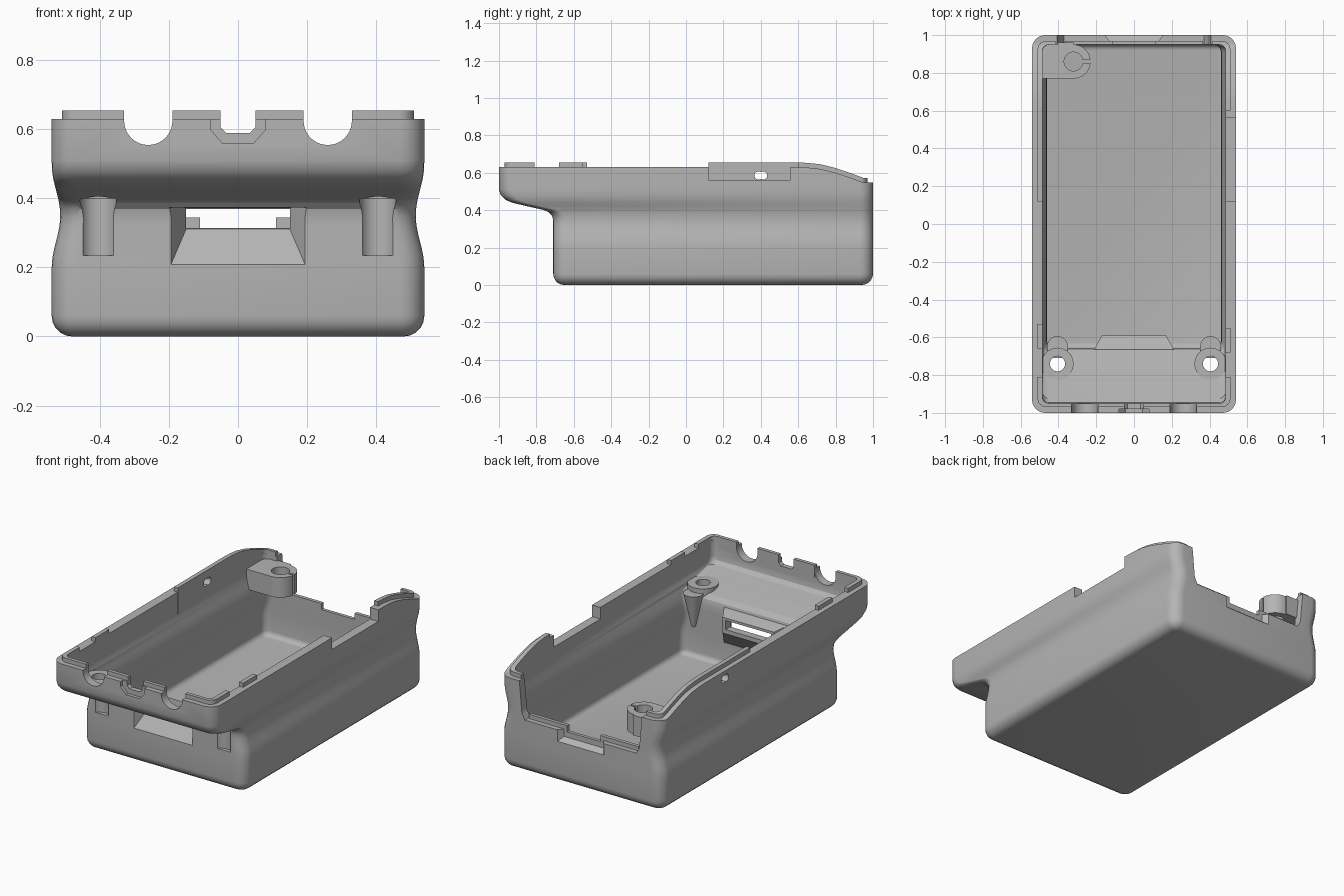
import bpy, bmesh
from math import sin, cos, pi
from mathutils import Matrix

cube = bpy.data.objects.get("Cube")
if cube:
    bpy.data.objects.remove(cube, do_unlink=True)

grey = bpy.data.materials.new("plain grey plastic")
grey.use_nodes = True
colour = (0.46, 0.46, 0.46, 1)
grey.diffuse_color = colour
grey.node_tree.nodes["Principled BSDF"].inputs["Base Color"].default_value = colour


def finish(name, bm):
    bmesh.ops.recalc_face_normals(bm, faces=bm.faces[:])
    mesh = bpy.data.meshes.new(name)
    bm.to_mesh(mesh)
    bm.free()
    mesh.materials.append(grey)
    obj = bpy.data.objects.new(name, mesh)
    bpy.context.collection.objects.link(obj)
    return obj


def ring(hx, y0, y1, r, seg=6):
    """Rounded rectangle outline."""
    corners = [(hx - r, y1 - r), (r - hx, y1 - r), (r - hx, y0 + r), (hx - r, y0 + r)]
    return [(cx + r * cos((q + i / seg) * pi / 2), cy + r * sin((q + i / seg) * pi / 2))
            for q, (cx, cy) in enumerate(corners) for i in range(seg + 1)]


def loft(name, levels):
    """Stack of rounded rectangles: (z, half width, front y, back y, radius)."""
    bm = bmesh.new()
    rows = [[bm.verts.new((x, y, z)) for x, y in ring(*rest)] for z, *rest in levels]
    for a, b in zip(rows, rows[1:]):
        for i in range(len(a)):
            j = (i + 1) % len(a)
            bm.faces.new((a[i], a[j], b[j], b[i]))
    bm.faces.new(rows[0])
    bm.faces.new(rows[-1])
    return finish(name, bm)


def prism(name, ends):
    """Solid between two matching polygons."""
    bm = bmesh.new()
    a, b = [[bm.verts.new(p) for p in end] for end in ends]
    bm.faces.new(a)
    bm.faces.new(b)
    for i in range(len(a)):
        j = (i + 1) % len(a)
        bm.faces.new((a[i], a[j], b[j], b[i]))
    return finish(name, bm)


def frustum(name, *ends):
    """Tapered block along y; each end is (y, half width, z low, z high)."""
    return prism(name, [[(-w, y, lo), (w, y, lo), (w, y, hi), (-w, y, hi)]
                        for y, w, lo, hi in ends])


def boxes(name, spans):
    bm = bmesh.new()
    for span in spans:
        pairs = [span[i:i + 2] for i in (0, 2, 4)]
        mid = [(a + b) / 2 for a, b in pairs]
        size = [b - a for a, b in pairs]
        bmesh.ops.create_cube(bm, size=1, matrix=Matrix.Translation(mid) @ Matrix.Diagonal((*size, 1)))
    return finish(name, bm)


def cylinder(name, at, r0, r1, depth, axis="Z"):
    turn = Matrix() if axis == "Z" else Matrix.Rotation(pi / 2, 4, "X" if axis == "Y" else "Y")
    bm = bmesh.new()
    bmesh.ops.create_cone(bm, cap_ends=True, segments=40, radius1=r0, radius2=r1,
                          depth=depth, matrix=Matrix.Translation(at) @ turn)
    return finish(name, bm)


def combine(obj, op, *others):
    for other in others:
        mod = obj.modifiers.new("combine", "BOOLEAN")
        mod.operation, mod.solver, mod.object = op, "EXACT", other
        graph = bpy.context.evaluated_depsgraph_get()
        mesh = bpy.data.meshes.new_from_object(obj.evaluated_get(graph))
        obj.modifiers.clear()
        obj.data = mesh
        bpy.data.objects.remove(other, do_unlink=True)


def half_width(z):
    """Side wall with a pinched waist."""
    return 0.54 - (0.025 * sin(pi * (z - 0.2) / 0.3) ** 2 if 0.2 < z < 0.5 else 0)


def tub(name, floor, fillet, inset, back, front):
    """Body volume; front is a list of (z, y) up the stepped nose."""
    levels = []
    for i in range(6):
        a = i / 5 * pi / 2
        d = fillet * (1 - sin(a))
        levels.append((floor + fillet * (1 - cos(a)), 0.54 - inset - d,
                       front[0][1] + d, back - d, fillet + 0.01 - d))
    levels += [(z, half_width(z) - inset, y, back, fillet + 0.01) for z, y in front]
    return loft(name, levels)


def above_rim(name, lift):
    """Everything above the rim line, which sweeps down at the back."""
    rim = [(-1.2, .63), (.58, .63), (.65, .628), (.72, .62), (.8, .6), (.88, .573), (.95, .547), (1.2, .545)]
    outline = [(y, z + lift) for y, z in rim] + [(1.2, 1), (-1.2, 1)]
    return prism(name, [[(x, y, z) for y, z in outline] for x in (-0.8, 0.8)])


# Hollow body with stepped nose
steps = [(z, -0.71) for z in (.2, .23, .26, .29, .32, .345)]
nose = [(.37, -.716), (.39, -.735), (.402, -.765), (.42, -.845), (.44, -.93),
        (.455, -.965), (.48, -.99), (.51, -1), (.7, -1)]
body = tub("case_body", 0, .06, 0, 1, steps + nose)
inner_steps = [(z, -0.66) for z in (.2, .23, .26, .29, .32, .35, .39)]
inner_nose = [(.42, -.667), (.443, -.69), (.455, -.74), (.475, -.83), (.495, -.925),
              (.515, -.945), (.54, -.95), (.75, -.95)]
cavity = tub("cavity", .06, .03, .055, .95, inner_steps + inner_nose)
combine(body, "DIFFERENCE", cavity, above_rim("rim_cutter", 0))

# Screw bosses, and the inner frame of the front slot
for s in (-1, 1):
    combine(body, "UNION",
            cylinder("boss", (s * .405, -.74, .448), .085, .085, .05),
            cylinder("boss_root", (s * .405, -.65, .345), .012, .056, .2))
combine(body, "UNION", frustum("slot_frame", (-.68, .22, .17, .41), (-.59, .17, .29, .385)))

# Screw holes with counterbores, and half-round front openings
for s in (-1, 1):
    combine(body, "DIFFERENCE",
            cylinder("screw_hole", (s * .405, -.74, .45), .04, .04, .3),
            cylinder("counterbore", (s * .405, -.74, .3175), .053, .053, .165),
            cylinder("round_opening", (s * .26, -.97, .625), .07, .07, .2, "Y"))

# Front slot and its sloping recess
combine(body, "DIFFERENCE",
        frustum("slot_recess", (-.72, .2, .195, .385), (-.635, .15, .312, .372)),
        frustum("slot", (-.8, .15, .315, .37), (-.5, .15, .315, .37)))

# Front centre notch with shallow surround
notch = [(-.05, .8), (-.05, .605), (-.035, .59), (.035, .59), (.05, .605), (.05, .8)]
surround = [(-.08, .8), (-.08, .6), (-.045, .56), (.045, .56), (.08, .6), (.08, .8)]
combine(body, "DIFFERENCE",
        prism("notch", [[(x, y, z) for x, z in notch] for y in (-1.1, -.9)]),
        prism("surround", [[(x, y, z) for x, z in surround] for y in (-1.1, -.98)]))

# Low opening in the back wall, centre notch and shallow recess
opening = [(-.37, .32), (.37, .32), (.39, .36), (.43, .8), (-.43, .8), (-.39, .36)]
combine(body, "DIFFERENCE",
        prism("back_opening", [[(x, y, z) for x, z in opening] for y in (.9, 1.1)]),
        boxes("back_notch", [(-.11, .11, .9, 1.1, .308, .5)]),
        frustum("back_recess", (1.02, .17, .235, .4), (.97, .13, .275, .4)))

# Side cutout on the right, small cable hole on the left
combine(body, "DIFFERENCE",
        boxes("side_cutout", [(.4, .6, .12, .56, .56, .8)]),
        cylinder("hole_front", (-.52, .388, .585), .022, .022, .2, "X"),
        cylinder("hole_back", (-.52, .412, .585), .022, .022, .2, "X"))

# Interrupted lip standing on the rim
lip = loft("rim_lip", [(z, .51, -.97, .97, .045) for z in (.28, .7)])
combine(lip, "DIFFERENCE",
        loft("lip_core", [(z, .484, -.949, .949, .03) for z in (.2, .8)]),
        above_rim("lip_cutter", .025))
keep = [(-.6, -.415, .12, 1.1, .5, .8), (.415, .6, .6, 1.1, .5, .8),
        (-.6, -.4, -.66, -.53, .58, .8), (.4, .6, -.68, -.55, .58, .8)]
for s in (-1, 1):
    for a, b, y0, y1, lo, hi in [(.33, .6, -1.1, -.81, .58, .8), (.05, .19, -1.1, -.9, .58, .8),
                                 (.11, .365, .9, 1.1, .29, .345)]:
        keep.append((min(s * a, s * b), max(s * a, s * b), y0, y1, lo, hi))
combine(lip, "INTERSECT", boxes("lip_segments", keep))
combine(lip, "DIFFERENCE",
        cylinder("hole_front", (-.52, .388, .585), .022, .022, .2, "X"),
        cylinder("hole_back", (-.52, .412, .585), .022, .022, .2, "X"))

# Back corner boss with a split ring
corner_boss = cylinder("corner_boss", (-.32, .86, .46), .09, .09, .12)
combine(corner_boss, "UNION", boxes("boss_block", [(-.495, -.32, .771, .962, .4, .52)]))
combine(corner_boss, "DIFFERENCE",
        cylinder("corner_hole", (-.32, .86, .46), .05, .05, .3),
        boxes("boss_slit", [(-.31, -.2, .853, .867, .3, .6)]))

for obj in (body, lip, corner_boss):
    bpy.ops.object.select_all(action="DESELECT")
    obj.select_set(True)
    bpy.context.view_layer.objects.active = obj
    bpy.ops.object.shade_smooth_by_angle(angle=pi / 6)
